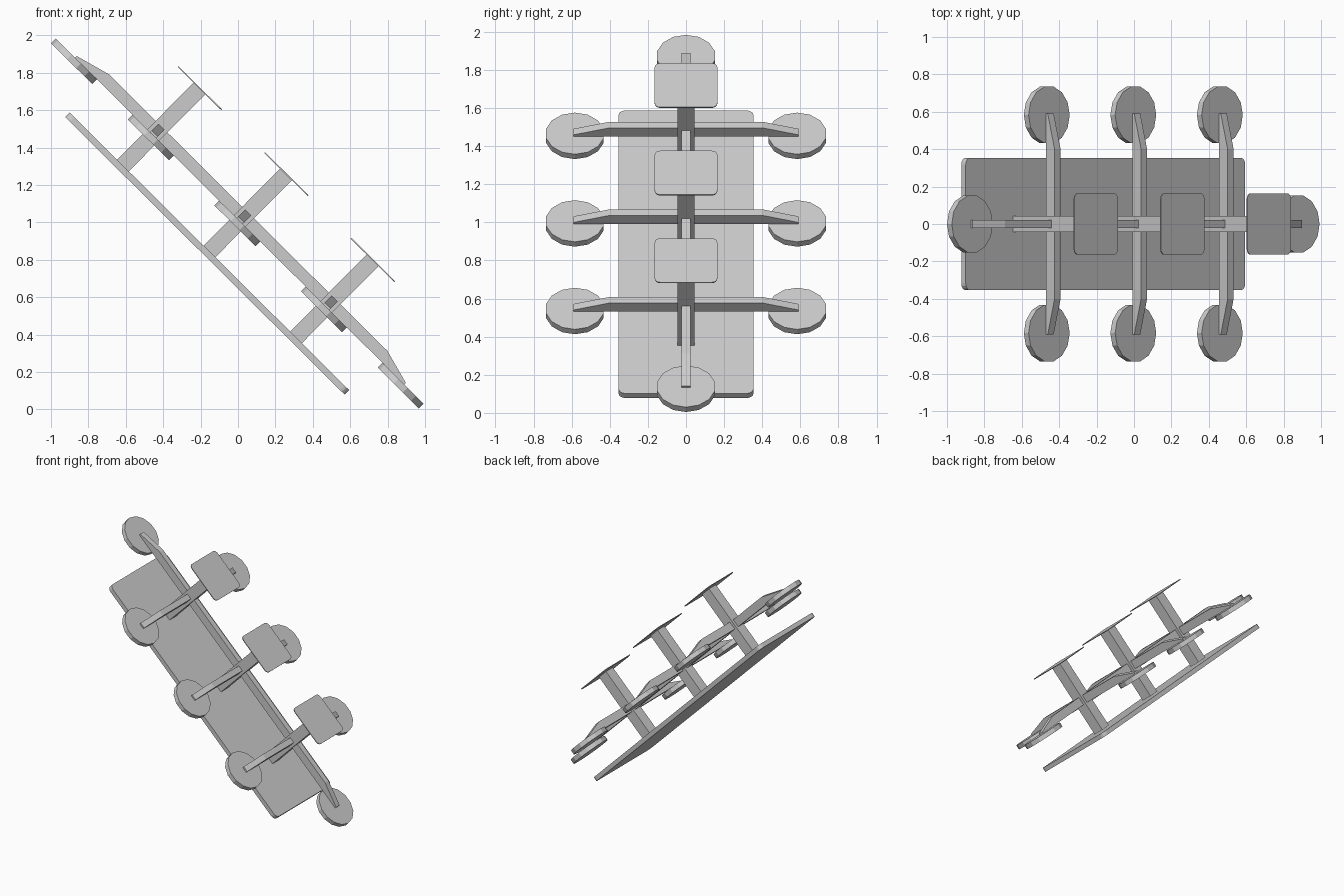
import bpy, bmesh
from math import radians, pi, sin, cos
from mathutils import Matrix

cube = bpy.data.objects.get("Cube")
if cube:
    bpy.data.objects.remove(cube, do_unlink=True)

grey = bpy.data.materials.new("plain grey")
grey.use_nodes = True
GREY = (0.6, 0.6, 0.6, 1)
grey.diffuse_color = GREY
grey.node_tree.nodes["Principled BSDF"].inputs["Base Color"].default_value = GREY

# The whole assembly is modelled flat, then tilted into place
TILT = Matrix.Translation((0.035, 0, 1.033)) @ Matrix.Rotation(radians(44.8), 4, 'Y')
SPACING = 0.652


def finish(name, bm, place=Matrix()):
    bmesh.ops.recalc_face_normals(bm, faces=bm.faces)
    bm.transform(TILT @ place)
    mesh = bpy.data.meshes.new(name)
    bm.to_mesh(mesh)
    bm.free()
    mesh.materials.append(grey)
    bpy.context.collection.objects.link(bpy.data.objects.new(name, mesh))


def slab(name, u, half_u, half_y, low, high, radius=0):
    """Box with optionally rounded upright corners."""
    bm = bmesh.new()
    size = Matrix.Diagonal((2 * half_u, 2 * half_y, high - low, 1))
    bmesh.ops.create_cube(bm, size=1, matrix=size)
    if radius:
        upright = [e for e in bm.edges
                   if abs(e.verts[0].co.z - e.verts[1].co.z) > 1e-4]
        bmesh.ops.bevel(bm, geom=upright, offset=radius, segments=4,
                        profile=0.5, affect='EDGES')
    finish(name, bm, Matrix.Translation((u, 0, (low + high) / 2)))


def extrude(name, outline, vector, place=Matrix()):
    bm = bmesh.new()
    face = bm.faces.new([bm.verts.new(p) for p in outline])
    new = bmesh.ops.extrude_face_region(bm, geom=[face])["geom"]
    bmesh.ops.translate(bm, vec=vector,
                        verts=[v for v in new if isinstance(v, bmesh.types.BMVert)])
    finish(name, bm, place)


def bar(name, reach, place=Matrix()):
    """Straight bar whose top slopes down at both ends."""
    w, low, tip, top = 0.0225, -0.037, -0.025, 0.027
    bend = reach - 0.19
    side = [(-reach, low), (reach, low), (reach, tip),
            (bend, top), (-bend, top), (-reach, tip)]
    extrude(name, [(x, -w, z) for x, z in side], (0, 2 * w, 0), place)


def disc(name, u, y, sides=14, radius=0.155):
    ring = [(radius * cos(2 * pi * i / sides), radius * sin(2 * pi * i / sides), -0.073)
            for i in range(sides)]
    extrude(name, ring, (0, 0, 0.036), Matrix.Translation((u, y, 0)))


# Long base board and spine
slab("base_board", 0, 1.053, 0.354, -0.3, -0.266, 0.035)
bar("spine_bar", 1.24)
for label, end in (("upper", -1), ("lower", 1)):
    disc(label + "_end_disc", end * 1.231, 0)

# Three posts, each with a top plate, a cross bar and two discs
for label, step in (("upper", -1), ("middle", 0), ("lower", 1)):
    u = step * SPACING
    slab(label + "_post", u, 0.044, 0.044, -0.266, 0.316, 0)
    slab(label + "_top_plate", u, 0.164, 0.164, 0.314, 0.32, 0.03)
    bar(label + "_cross_bar", 0.59,
        Matrix.Translation((u, 0, 0)) @ Matrix.Rotation(pi / 2, 4, 'Z'))
    for side, y in (("front", -0.583), ("back", 0.583)):
        disc(label + "_" + side + "_disc", u, y)
